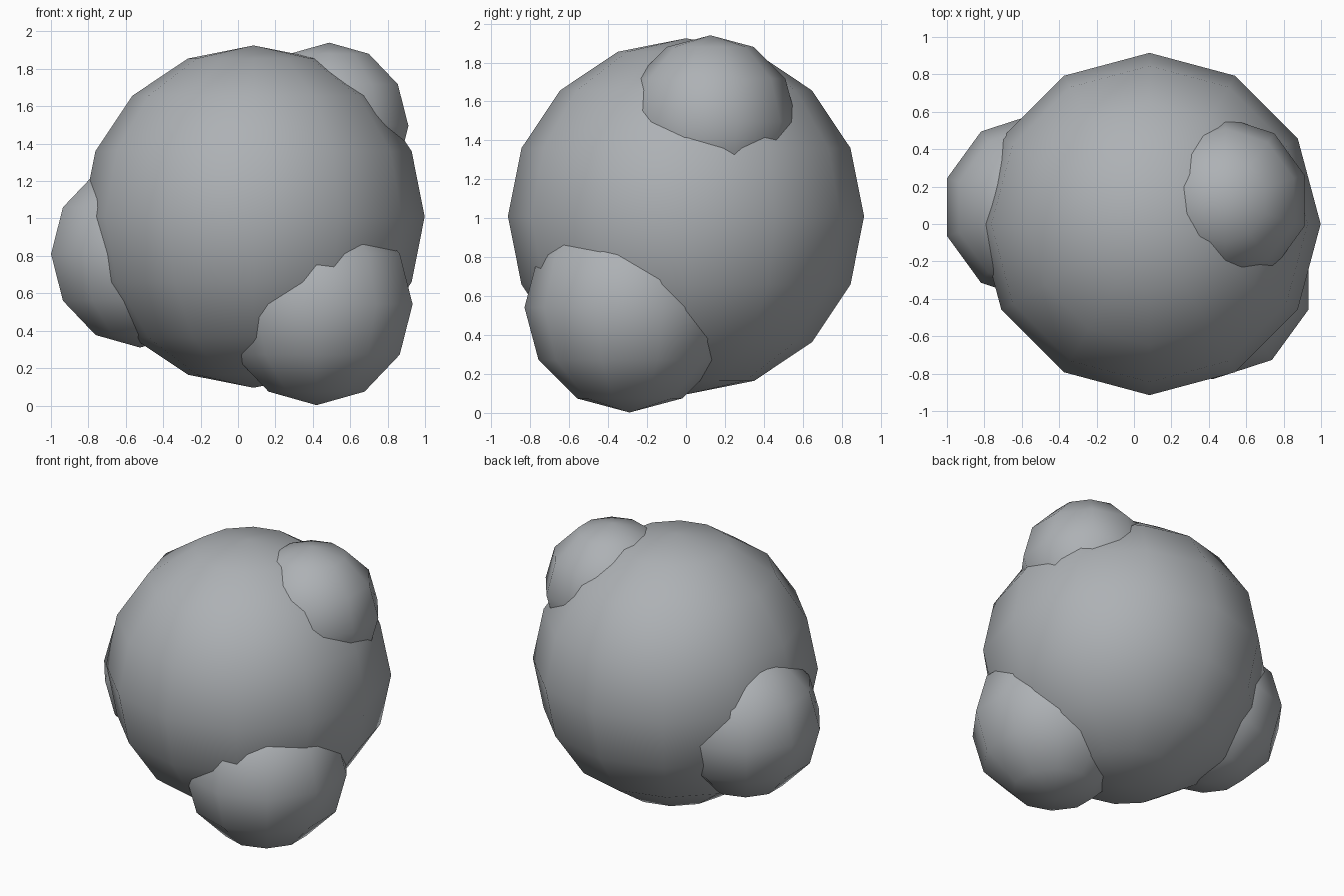
import bpy

# Remove the default cube
cube = bpy.data.objects.get("Cube")
if cube:
    bpy.data.objects.remove(cube, do_unlink=True)

# Single cool grey material
grey = bpy.data.materials.new("cool_grey")
grey.use_nodes = True
colour = (0.42, 0.44, 0.46, 1.0)
grey.diffuse_color = colour
grey.node_tree.nodes["Principled BSDF"].inputs["Base Color"].default_value = colour


def ball(name, centre, radius, segments, rings):
    """Smooth low-poly sphere with a vertex column facing +y and -y."""
    bpy.ops.mesh.primitive_uv_sphere_add(
        segments=segments, ring_count=rings, radius=radius, location=centre)
    obj = bpy.context.object
    obj.name = name
    # Align the widest vertex column with the y axis
    top_y = max(v.co.y for v in obj.data.vertices)
    if top_y < radius * 0.99:
        for v in obj.data.vertices:
            v.co.x, v.co.y = -v.co.y, v.co.x
    obj.data.materials.append(grey)
    bpy.ops.object.shade_smooth()
    return obj


# Large central body
ball("main_body", (0.083, 0, 1.01), 0.915, 12, 8)

# Three smaller lobes embedded in the body
lobes = [
    ("lower_front_lobe", (0.42, -0.29, 0.542), 0.54),
    ("right_side_lobe", (-0.524, 0.09, 0.81), 0.50),
    ("upper_left_lobe", (0.488, 0.125, 1.495), 0.445),
]
for name, centre, radius in lobes:
    ball(name, centre, radius, 10, 6)
